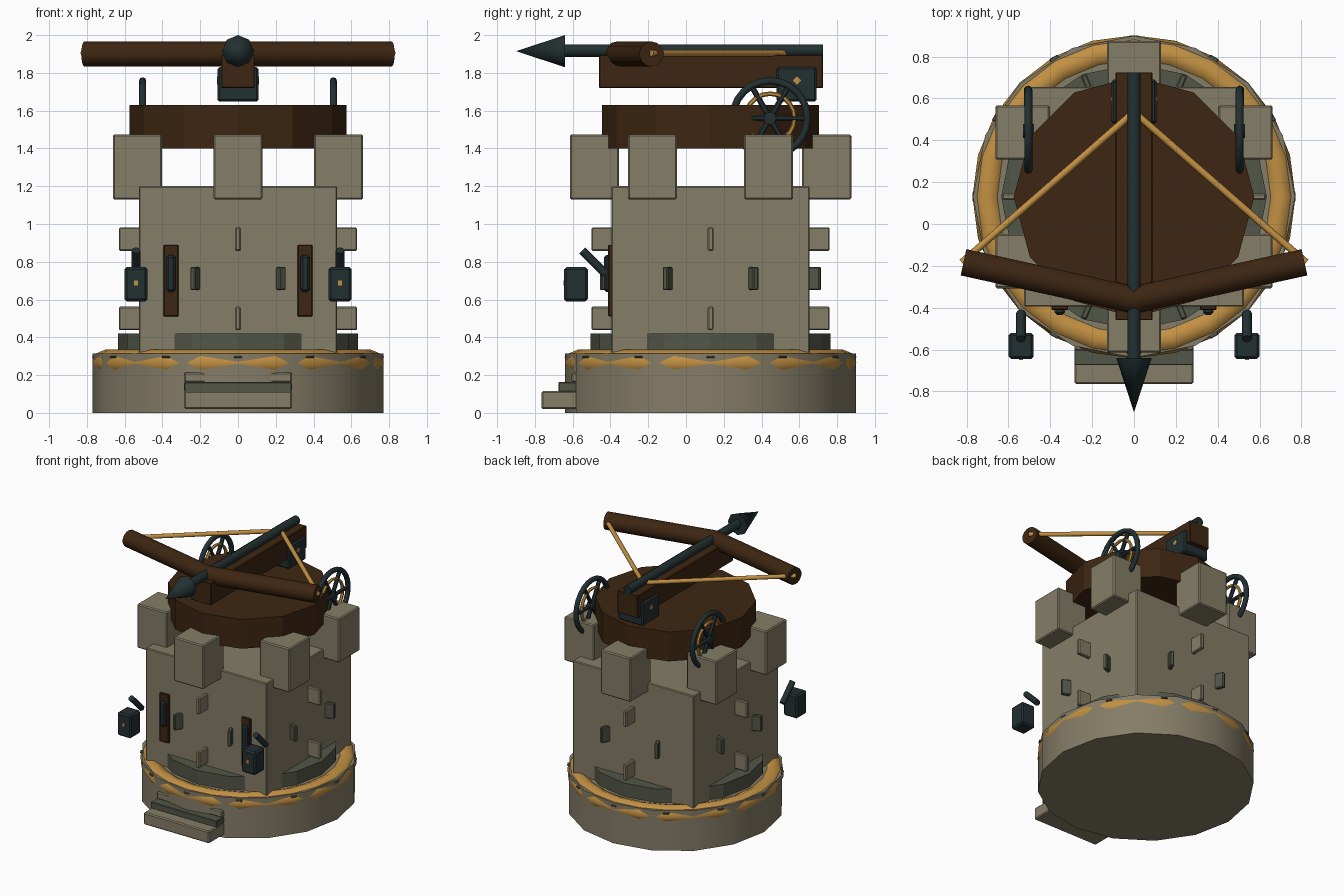
import bpy, bmesh, math
from mathutils import Vector, Matrix

if "Cube" in bpy.data.objects:
    bpy.data.objects.remove(bpy.data.objects["Cube"])

CY = 0.13  # tower axis in y


def mat(name, col):
    m = bpy.data.materials.new(name)
    m.diffuse_color = (*col, 1)
    m.use_nodes = True
    m.node_tree.nodes["Principled BSDF"].inputs["Base Color"].default_value = m.diffuse_color
    return m


STONE = mat("stone", (0.235, 0.205, 0.135))
MOSS = mat("mossy_stone", (0.085, 0.092, 0.064))
GOLD = mat("gold", (0.54, 0.28, 0.055))
WOOD = mat("dark_wood", (0.047, 0.019, 0.006))
IRON = mat("dark_iron", (0.016, 0.029, 0.031))


def finish(name, bm, material, smooth=False):
    me = bpy.data.meshes.new(name)
    bmesh.ops.recalc_face_normals(bm, faces=bm.faces)
    bm.to_mesh(me)
    bm.free()
    me.materials.append(material)
    ob = bpy.data.objects.new(name, me)
    bpy.context.collection.objects.link(ob)
    if smooth:
        bpy.ops.object.select_all(action='DESELECT')
        ob.select_set(True)
        bpy.context.view_layer.objects.active = ob
        bpy.ops.object.shade_smooth_by_angle(angle=math.radians(46))
    return ob


def box(name, lo, hi, material, bevel=0.008, angle=0.0):
    """Box from corner to corner, turned about the tower axis by angle."""
    bm = bmesh.new()
    lo, hi = Vector(lo), Vector(hi)
    bmesh.ops.create_cube(bm, size=1)
    bmesh.ops.scale(bm, vec=hi - lo, verts=bm.verts)
    bmesh.ops.translate(bm, vec=(lo + hi) / 2, verts=bm.verts)
    if bevel:
        bmesh.ops.bevel(bm, geom=bm.edges[:], offset=bevel, segments=1, affect='EDGES')
    if angle:
        bmesh.ops.rotate(bm, cent=(0, CY, 0), matrix=Matrix.Rotation(angle, 3, 'Z'), verts=bm.verts)
    return finish(name, bm, material)


def rod(name, a, b, r, material, sides=12, r2=None, smooth=True):
    """Cylinder or cone from point a to point b."""
    a, b = Vector(a), Vector(b)
    bm = bmesh.new()
    bmesh.ops.create_cone(bm, cap_ends=True, segments=sides, radius1=r,
                          radius2=r if r2 is None else r2, depth=(b - a).length)
    d = (b - a).normalized()
    q = Matrix.Identity(3) if abs(d.z) > 0.999 else d.to_track_quat('Z', 'Y').to_matrix()
    bmesh.ops.transform(bm, matrix=Matrix.Translation((a + b) / 2) @ q.to_4x4(), verts=bm.verts)
    return finish(name, bm, material, smooth)


def ring(name, centre, major, minor, material, axis='Z', n=24, k=8):
    bm = bmesh.new()
    rows = []
    for i in range(n):
        t = 2 * math.pi * i / n
        row = []
        for j in range(k):
            p = 2 * math.pi * j / k
            r, h = major + minor * math.cos(p), minor * math.sin(p)
            u, v = r * math.cos(t), r * math.sin(t)
            co = (u, v, h) if axis == 'Z' else (h, u, v)
            row.append(bm.verts.new(Vector(centre) + Vector(co)))
        rows.append(row)
    for i in range(n):
        for j in range(k):
            A, B = rows[i], rows[(i + 1) % n]
            bm.faces.new((A[j], B[j], B[(j + 1) % k], A[(j + 1) % k]))
    return finish(name, bm, material, True)


# Round base with gold rim and rivets
rod("base", (0, CY, 0), (0, CY, 0.315), 0.77, STONE, 16)
ring("base_rim", (0, CY, 0.265), 0.702, 0.07, GOLD)
for i in range(12):
    box("rim_rivet", (-0.022, CY - 0.772, 0.29), (0.022, CY - 0.74, 0.3), MOSS, 0.003, i * math.pi / 6)

# Front steps
box("lower_step", (-0.285, -0.765, 0.02), (0.285, -0.56, 0.115), STONE)
box("middle_step", (-0.285, -0.675, 0.112), (0.285, -0.52, 0.163), MOSS, 0.004)
box("upper_step", (-0.285, -0.605, 0.16), (0.285, -0.5, 0.215), STONE)

# Plinth and square tower
rod("plinth", (0, CY, 0.3), (0, CY, 0.42), 0.635, MOSS, 16, smooth=False)
box("tower_wall", (-0.525, CY - 0.525, 0.3), (0.525, CY + 0.525, 1.2), STONE, 0.006)

# Projecting wall stones on every side
for i in range(4):
    a = i * math.pi / 2
    for z in (0.5, 0.92):
        box("wall_stone", (-0.015, CY - 0.63, z - 0.062), (0.015, CY - 0.5, z + 0.062), STONE, 0.006, a)
    for s in (-1, 1):
        box("mossy_wall_stone", (-0.015, CY - 0.63, 0.65), (0.015, CY - 0.52, 0.772), MOSS, 0.006,
            a + s * math.pi / 8)

# Six battlement blocks
for i in range(6):
    t = math.pi / 6 + i * math.pi / 3
    x, y = 0.615 * math.cos(t), CY + 0.615 * math.sin(t)
    box("battlement", (x - 0.13, y - 0.13, 1.13), (x + 0.13, y + 0.13, 1.475), STONE)

# Arrow slits and hanging lanterns
for s in (-1, 1):
    x = s * 0.355
    box("slit_frame", (x - 0.04, -0.412, 0.51), (x + 0.04, -0.37, 0.89), WOOD, 0.005)
    box("slit", (x - 0.024, -0.435, 0.64), (x + 0.024, -0.39, 0.835), IRON, 0.012)
    x = s * 0.54
    box("lantern", (x - 0.06, -0.645, 0.59), (x + 0.06, -0.52, 0.772), IRON, 0.012)
    box("lantern_spark", (x - 0.01, -0.649, 0.675), (x + 0.01, -0.642, 0.702), GOLD, 0)
    rod("lantern_arm", (x, -0.55, 0.86), (x, -0.425, 0.735), 0.023, IRON, 8)

# Turntable
rod("turntable", (0, CY, 1.4), (0, CY, 1.63), 0.575, WOOD, 12, smooth=False)

# Crossbow stock and trigger housing
box("stock", (-0.088, -0.46, 1.72), (0.088, 0.725, 1.895), WOOD, 0.004)
box("trigger_housing", (-0.108, 0.48, 1.648), (0.108, 0.69, 1.83), IRON, 0.01)
for s in (-1, 1):
    rod("housing_mark", (s * 0.106, 0.588, 1.76), (s * 0.112, 0.588, 1.76), 0.022, GOLD, 4)

# Bolt with pointed head
rod("bolt_shaft", (0, -0.66, 1.918), (0, 0.725, 1.918), 0.033, IRON, 10)
rod("bolt_head", (0, -0.64, 1.915), (0, -0.9, 1.915), 0.085, IRON, 8, 0.0)

# Bow arms, string and winding wheels
for s in (-1, 1):
    rod("bow_arm", (s * -0.01, -0.365, 1.9), (s * 0.815, -0.183, 1.9), 0.066, WOOD, 14)
    rod("bow_string", (s * 0.823, -0.184, 1.905), (0, 0.535, 1.905), 0.017, GOLD, 8)
    x, y, z = s * 0.505, 0.445, 1.56
    ring("wheel_rim", (x, y, z), 0.198, 0.019, IRON, 'X', 24, 8)
    ring("wheel_inner_ring", (x, y, z), 0.13, 0.012, GOLD, 'X', 20, 6)
    rod("wheel_hub", (x - 0.026, y, z), (x + 0.026, y, z), 0.034, IRON, 8)
    for i in range(3):
        t = i * math.pi / 3
        d = Vector((0, math.cos(t), math.sin(t))) * 0.195
        c = Vector((x, y, z))
        rod("wheel_spoke", c - d, c + d, 0.015, IRON, 6)
